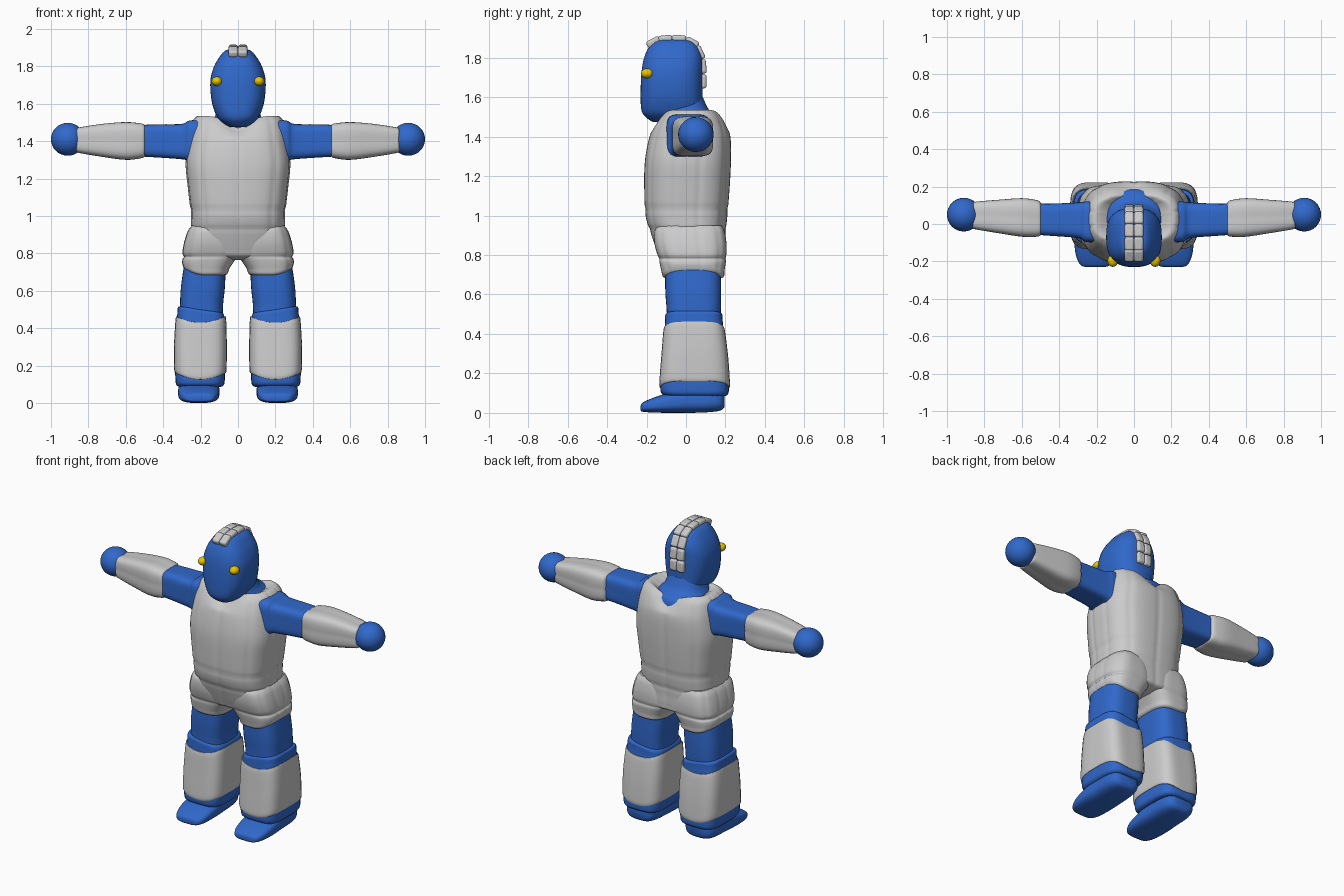
import bpy, math
from mathutils import Vector, Matrix


def material(name, rgb):
    m = bpy.data.materials.new(name)
    m.diffuse_color = (*rgb, 1)
    return m


BLUE = material("blue", (0.03, 0.14, 0.6))
YELLOW = material("yellow", (0.8, 0.55, 0.0))


def finish(ob, mat=None, angle=40):
    me = ob.data
    me.polygons.foreach_set("use_smooth", [True] * len(me.polygons))
    me.set_sharp_from_angle(angle=math.radians(angle))
    if mat:
        me.materials.append(mat)


def smooth_rings(rings, steps):
    """Catmull-Rom interpolation between cross-sections."""
    out = []
    for i in range(len(rings) - 1):
        a, b, c, d = (rings[max(0, min(len(rings) - 1, j))] for j in range(i - 1, i + 3))
        for k in range(steps):
            t = k / steps
            out.append([0.5 * (2 * q + (r - p) * t + (2 * p - 5 * q + 4 * r - s) * t * t
                               + (3 * q - p - 3 * r + s) * t ** 3)
                        for p, q, r, s in zip(a, b, c, d)])
    return out + [list(rings[-1])]


def loft(name, axis, rings, mat=None, n=3, seg=48, steps=4, side=1, groove=None, warp=None):
    """Superellipse sections (t, u0, u1, v0, v1) stacked along an axis."""
    verts, faces = [], []
    sections = smooth_rings(rings, steps)
    for t, u0, u1, v0, v1 in sections:
        for k in range(seg):
            th = 2 * math.pi * k / seg
            c, s = math.cos(th), math.sin(th)
            r = (abs(c) ** n + abs(s) ** n) ** (-1 / n)
            if groove:
                r *= 1 - groove(th, t)
            u = (u0 + u1) / 2 + (u1 - u0) / 2 * r * c
            v = (v0 + v1) / 2 + (v1 - v0) / 2 * r * s
            p = {"x": (t, u, v), "y": (u, t, v), "z": (u, v, t)}[axis]
            p = Vector(p)
            if warp:
                p = warp(p)
            verts.append((p.x * side, p.y, p.z))
    for i in range(len(sections) - 1):
        for k in range(seg):
            j = (k + 1) % seg
            faces.append((i * seg + k, i * seg + j, (i + 1) * seg + j, (i + 1) * seg + k))
    faces.append(tuple(reversed(range(seg))))
    faces.append(tuple(range(len(verts) - seg, len(verts))))
    if (axis == "y") != (side < 0):
        faces = [tuple(reversed(f)) for f in faces]
    me = bpy.data.meshes.new(name)
    me.from_pydata(verts, [], faces)
    ob = bpy.data.objects.new(name, me)
    bpy.context.collection.objects.link(ob)
    finish(ob, mat)
    return ob


def seams(angles, depth, width, levels=(), ldepth=0.02):
    angles = [math.radians(a) for a in angles]

    def f(th, t):
        g = 0
        for a in angles:
            d = (th - a + math.pi) % (2 * math.pi) - math.pi
            g += depth * math.exp(-(d / width) ** 2)
        return g + sum(ldepth * math.exp(-((t - z) / 0.012) ** 2) for z in levels)
    return f


def ball(name, loc, scale, mat):
    bpy.ops.mesh.primitive_uv_sphere_add(segments=32, ring_count=16, radius=1, location=loc)
    ob = bpy.context.object
    ob.name, ob.scale = name, scale
    finish(ob, mat)


# Torso armour with panel seams and a dipped neckline
def neckline(p):
    if p.z > 1.42:
        p.z -= 0.045 * math.exp(-(p.x / 0.09) ** 2) * min(1, (p.z - 1.42) / 0.08)
    return p


loft("torso_armour", "z", [
    (0.765, -.08, .08, -.08, .12), (0.785, -.19, .19, -.13, .19), (0.82, -.235, .235, -.148, .20),
    (0.90, -.25, .25, -.175, .20), (1.0, -.252, .252, -.205, .21), (1.15, -.268, .268, -.212, .222),
    (1.28, -.28, .28, -.208, .228), (1.40, -.265, .265, -.185, .225), (1.48, -.25, .25, -.15, .20),
    (1.52, -.235, .235, -.12, .175), (1.535, -.20, .20, -.095, .15), (1.50, -.13, .13, -.07, .12)],
    n=2.9, seg=128, steps=8, warp=neckline,
    groove=seams((-90, -50, -130, 90, 50, 130, 16, -16, 164, 196), .018, .06, (1.03, 0.93)))

# Neck and head
loft("neck", "z", [(1.40, -.16, .16, -.13, .19), (1.49, -.15, .15, -.12, .18),
                   (1.53, -.125, .125, -.12, .12), (1.60, -.10, .10, -.10, .085)], BLUE, n=2.3)
loft("head", "z", [
    (1.475, -.05, .05, -.17, .06), (1.495, -.08, .08, -.20, .08), (1.53, -.112, .112, -.225, .085),
    (1.61, -.14, .14, -.23, .083), (1.72, -.148, .148, -.226, .085), (1.80, -.128, .128, -.212, .083),
    (1.86, -.092, .092, -.185, .06), (1.885, -.066, .066, -.16, .035), (1.892, -.04, .04, -.13, .01)],
    BLUE, n=2.7, steps=5)

# Crest plates in two columns over the crown and down the back
crest = [(-.165, 1.878, 28), (-.105, 1.894, 6), (-.035, 1.895, -4), (.03, 1.876, -28),
         (.068, 1.825, -65), (.084, 1.755, -85), (.085, 1.68, -90)]
for y, z, tilt in crest:
    for s in (-1, 1):
        bpy.ops.mesh.primitive_cube_add(size=1, location=(s * .025, y, z),
                                        rotation=(math.radians(tilt), 0, 0))
        ob = bpy.context.object
        ob.name = "crest_plate"
        ob.data.transform(Matrix.Diagonal((.05, .072, .038, 1)))
        bev = ob.modifiers.new("round", "BEVEL")
        bev.width, bev.segments = .012, 3
        finish(ob)


def calf_edge(p):
    p.z += 0.035 * min(1, abs(p.x - .2) / .135) ** 2
    return p


def hip_edge(p):
    if p.z < .76:
        p.z += 0.04 * max(0, (p.x - .17) / .13) ** 2 * min(1, (.76 - p.z) / .06)
    return p


for s, tag in ((1, "left"), (-1, "right")):
    # Eye
    ball(tag + "_eye", (s * .113, -.197, 1.72), (.028, .032, .025), YELLOW)

    # Arm: sleeve, forearm guard, round hand
    loft(tag + "_upper_arm", "x", [
        (.18, -.10, .125, 1.29, 1.515), (.26, -.095, .12, 1.295, 1.51), (.30, -.075, .115, 1.303, 1.492),
        (.42, -.065, .11, 1.312, 1.49), (.56, -.055, .11, 1.32, 1.485)], BLUE, n=5, side=s)
    loft(tag + "_forearm_guard", "x", [
        (.495, -.045, .10, 1.33, 1.475), (.50, -.06, .115, 1.316, 1.488), (.52, -.068, .128, 1.308, 1.495),
        (.60, -.068, .138, 1.30, 1.502), (.72, -.05, .13, 1.315, 1.493), (.84, -.03, .12, 1.335, 1.475),
        (.86, -.022, .113, 1.342, 1.468), (.87, .0, .09, 1.36, 1.45)], n=4.5, side=s,
        groove=seams((0, 90, 180, 270), .015, .15))
    ball(tag + "_hand", (s * .91, .05, 1.41), (.09, .09, .088), BLUE)

    # Hip plate around the top of the leg
    loft(tag + "_hip_plate", "z", [
        (.678, .10, .255, -.08, .155), (.688, .06, .29, -.115, .19), (.72, .045, .298, -.125, .195),
        (.765, .015, .298, -.135, .202), (.78, .0, .292, -.138, .202), (.80, -.01, .298, -.145, .205),
        (.86, .0, .288, -.16, .205), (.92, .02, .268, -.16, .195), (.95, .05, .245, -.14, .18)],
        n=3.2, seg=96, steps=5, side=s, warp=hip_edge,
        groove=seams((-45, -14, 14, 45), .022, .07, (.785,)))

    # Leg: thigh, boot shaft, shin guard, foot
    loft(tag + "_thigh", "z", [(.42, .08, .31, -.095, .17), (.52, .08, .31, -.098, .177),
                               (.62, .07, .305, -.105, .178), (.74, .065, .288, -.105, .175)],
         BLUE, n=3.2, side=s)
    loft(tag + "_boot_shaft", "z", [
        (.085, .105, .30, -.09, .19), (.092, .08, .325, -.115, .21), (.13, .07, .335, -.13, .217),
        (.30, .065, .335, -.115, .205), (.45, .07, .325, -.107, .187), (.49, .075, .322, -.105, .185),
        (.50, .085, .312, -.095, .175)], BLUE, n=4, side=s,
        warp=lambda p: Vector((p.x, p.y, p.z + (.15 * (p.x - .2) if p.z > .42 else 0))))
    loft(tag + "_shin_guard", "z", [
        (.128, .07, .33, -.12, .21), (.133, .062, .34, -.135, .222), (.20, .06, .342, -.132, .22),
        (.30, .06, .341, -.124, .212), (.42, .064, .333, -.114, .196), (.425, .072, .325, -.104, .186)],
        n=4, side=s, warp=calf_edge)
    loft(tag + "_foot", "y", [
        (-.23, .16, .255, .012, .035), (-.22, .13, .285, .006, .052), (-.17, .108, .31, .002, .075),
        (-.08, .10, .32, .0, .105), (.02, .10, .318, .0, .13), (.12, .105, .315, .004, .13),
        (.175, .12, .30, .012, .125), (.195, .15, .27, .03, .11)], BLUE, n=3, side=s)
